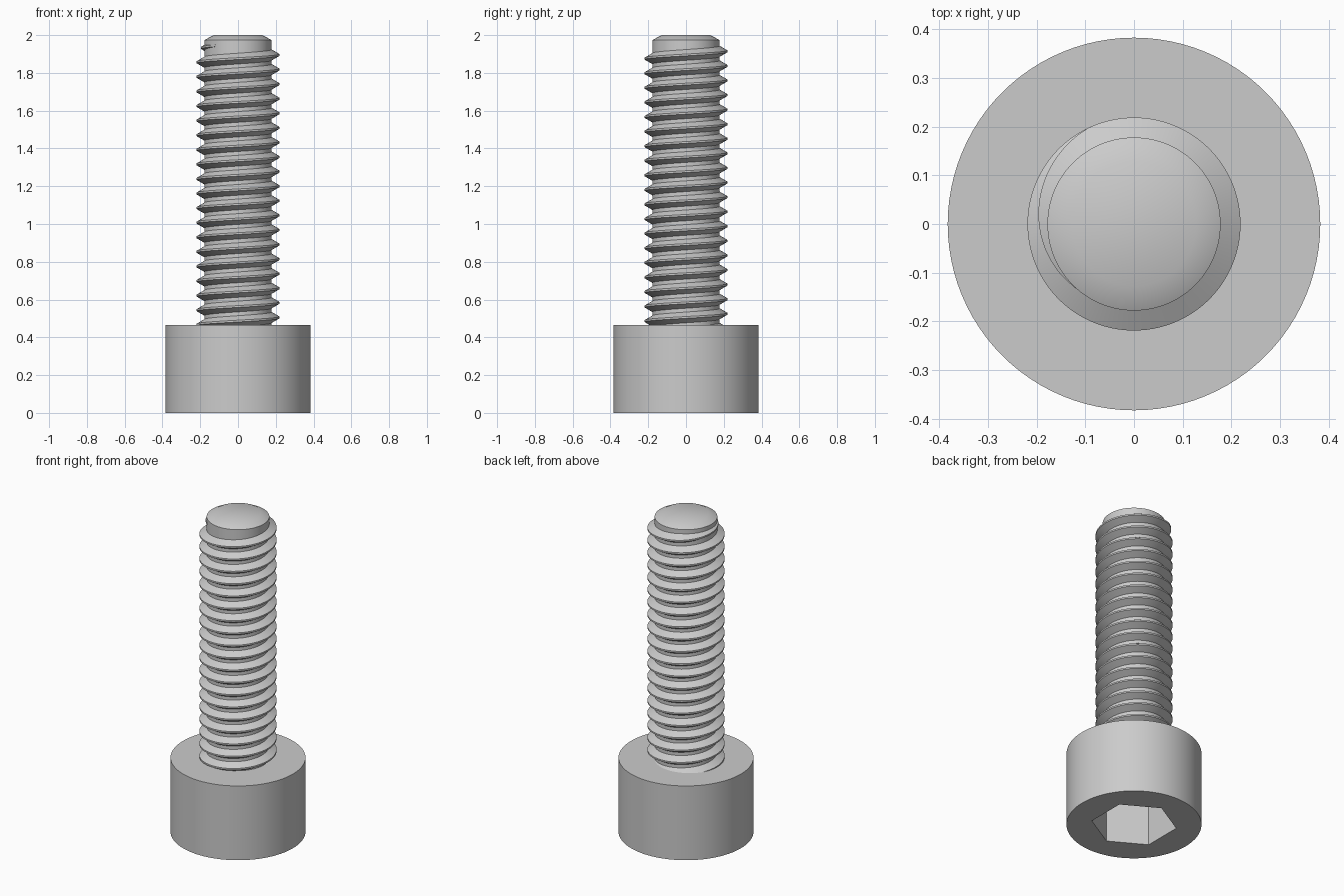
import bpy, bmesh, math
from math import pi, cos, sin, radians

if "Cube" in bpy.data.objects:
    bpy.data.objects.remove(bpy.data.objects["Cube"], do_unlink=True)

SEGMENTS = 96
HEIGHT, HEAD_TOP, HEAD_R = 2.0, 0.465, 0.383
SOCKET_R, SOCKET_DEPTH = 0.243, 0.28
CORE_R, CREST_R, TIP_R, CHAMFER = 0.178, 0.219, 0.128, 0.026
PITCH = 0.0772
CREST_Z = 1.895            # height of the last full crest on the +x side
FADE_START, FADE_END = radians(115), radians(228)

steel = bpy.data.materials.new("grey steel")
steel.use_nodes = True
steel.diffuse_color = (0.6, 0.6, 0.6, 1)
steel.node_tree.nodes["Principled BSDF"].inputs["Base Color"].default_value = steel.diffuse_color


def finish(bm, name):
    bmesh.ops.recalc_face_normals(bm, faces=bm.faces)
    mesh = bpy.data.meshes.new(name)
    bm.to_mesh(mesh)
    bm.free()
    mesh.materials.append(steel)
    obj = bpy.data.objects.new(name, mesh)
    bpy.context.collection.objects.link(obj)
    bpy.ops.object.select_all(action='DESELECT')
    obj.select_set(True)
    bpy.context.view_layer.objects.active = obj
    bpy.ops.object.shade_smooth_by_angle(angle=radians(30))


def skin(bm, rings):
    """Join successive closed rings of points with quads and cap both ends."""
    loops = [[bm.verts.new(p) for p in ring] for ring in rings]
    for a, b in zip(loops, loops[1:]):
        for i in range(len(a)):
            j = (i + 1) % len(a)
            bm.faces.new((a[i], a[j], b[j], b[i]))
    bm.faces.new(loops[0])
    bm.faces.new(loops[-1])


def ring(z, radius):
    """Ring of points; radius is a number or a function of the angle."""
    points = []
    for i in range(SEGMENTS):
        t = 2 * pi * i / SEGMENTS
        r = radius(t) if callable(radius) else radius
        points.append((r * cos(t), r * sin(t), z))
    return points


def hexagon(t):
    """Radius of a hexagon with corners on the y axis."""
    side = (t + pi / 6) % (pi / 3) - pi / 6
    return SOCKET_R * cos(pi / 6) / cos(side)


# Cylindrical head with a hexagonal socket in its underside
bm = bmesh.new()
skin(bm, [ring(SOCKET_DEPTH, hexagon), ring(0, hexagon),
          ring(0, HEAD_R), ring(HEAD_TOP, HEAD_R)])
finish(bm, "head")

# Shaft core with a chamfered tip
bm = bmesh.new()
skin(bm, [ring(HEAD_TOP - 0.05, CORE_R), ring(HEIGHT - CHAMFER, CORE_R),
          ring(HEIGHT, TIP_R)])
finish(bm, "shaft")

# Helical thread ridge that fades into the core near the tip
step = 2 * pi / SEGMENTS
first = -2 * pi * (CREST_Z - HEAD_TOP + PITCH) / PITCH
count = math.ceil((FADE_END - first) / step)
sections = []
for k in range(count + 1):
    t = FADE_END - (count - k) * step
    fade = min(1, max(0.02, (FADE_END - t) / (FADE_END - FADE_START)))
    z = CREST_Z + PITCH * t / (2 * pi)
    root = CORE_R - 0.002
    crest = CORE_R + (CREST_R - CORE_R) * fade
    half_crest = PITCH / 16
    half_root = half_crest + (crest - root) * math.tan(pi / 6)
    profile = [(root, -half_root), (crest, -half_crest),
               (crest, half_crest), (root, half_root)]
    sections.append([(r * cos(t), r * sin(t), z + dz) for r, dz in profile])
bm = bmesh.new()
skin(bm, sections)
finish(bm, "thread")
